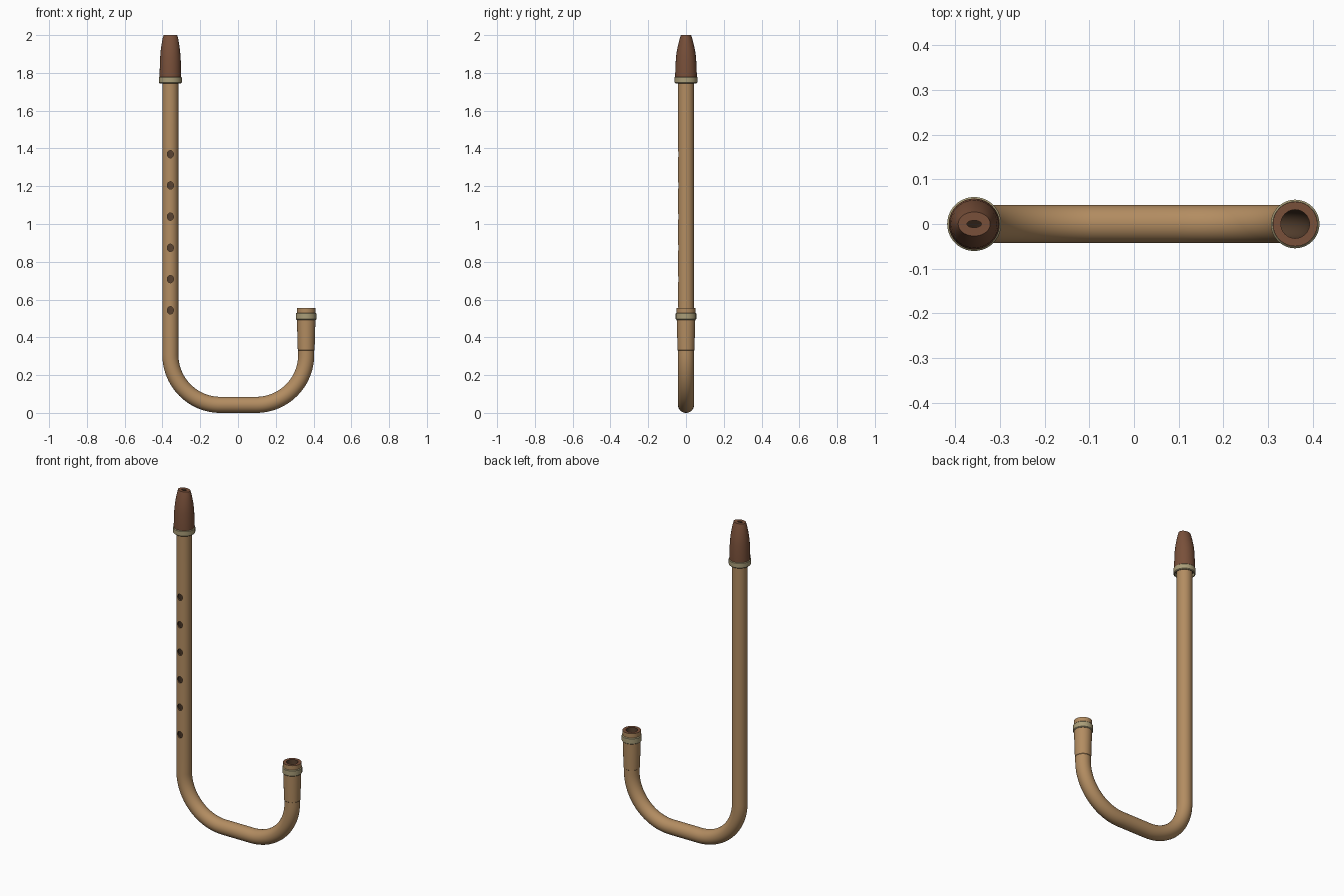
import bpy, bmesh, math
from mathutils import Vector

if "Cube" in bpy.data.objects:
    bpy.data.objects.remove(bpy.data.objects["Cube"])

LX, RX, R, BORE = -0.358, 0.361, 0.0425, 0.032
BEND = 0.265
SEG = 40


def material(name, rgb):
    m = bpy.data.materials.new(name)
    m.diffuse_color = (*rgb, 1)
    m.use_nodes = True
    m.node_tree.nodes["Principled BSDF"].inputs["Base Color"].default_value = m.diffuse_color
    return m


WOOD = material("light wood", (0.45, 0.265, 0.12))
DARK = material("dark wood", (0.19, 0.08, 0.042))
HOLLOW = material("bore wood", (0.10, 0.055, 0.03))
BINDING = material("pale binding", (0.40, 0.34, 0.19))


def skin(name, rings, mats, mat_of=lambda i: 0, closed=True):
    """Join rings of points into a surface; closed joins last ring to first."""
    bm = bmesh.new()
    vs = [[bm.verts.new(p) for p in ring] for ring in rings]
    count = len(vs)
    for i in range(count if closed else count - 1):
        a, b = vs[i], vs[(i + 1) % count]
        for j in range(SEG):
            k = (j + 1) % SEG
            f = bm.faces.new((a[j], a[k], b[k], b[j]))
            f.material_index = mat_of(i)
    bmesh.ops.recalc_face_normals(bm, faces=bm.faces)
    me = bpy.data.meshes.new(name)
    bm.to_mesh(me)
    bm.free()
    ob = bpy.data.objects.new(name, me)
    bpy.context.collection.objects.link(ob)
    for m in mats:
        me.materials.append(m)
    return ob


def smooth(ob):
    bpy.ops.object.select_all(action='DESELECT')
    bpy.context.view_layer.objects.active = ob
    ob.select_set(True)
    bpy.ops.object.shade_smooth_by_angle(angle=math.radians(35))


def ring(c, n, rx, ry):
    """Ellipse around c: rx along n, ry along y."""
    return [c + n * (rx * math.cos(t)) + Vector((0, ry * math.sin(t), 0))
            for t in (2 * math.pi * j / SEG for j in range(SEG))]


def lathe(name, x, profile, mats, mat_of=lambda i: 0):
    """Stack of ellipses (z, rx, ry) on a vertical axis."""
    ob = skin(name, [ring(Vector((x, 0, z)), Vector((1, 0, 0)), rx, ry)
                     for z, rx, ry in profile], mats, mat_of)
    smooth(ob)
    return ob


# J-shaped hollow pipe: (centre, sideways direction, outer radius)
UP = Vector((1, 0, 0))
path = [(Vector((LX, 0, 1.80)), UP, R)]
for side, x in ((-1, LX), (1, RX)):
    cx = x - side * BEND
    for i in range(25):
        a = math.pi / 2 * i / 24
        if side > 0:
            a = math.pi / 2 - a
        d = Vector((side * math.cos(a), 0, -math.sin(a)))
        path.append((Vector((cx, 0, R + BEND)) + d * BEND, d * -side, R))
path += [(Vector((RX, 0, z)), -UP, r)
         for z, r in ((0.33, 0.0425), (0.332, 0.0445), (0.49, 0.049), (0.556, 0.050))]
# keep the ring orientation consistent along the whole bend
fixed, prev = [], UP
for c, n, r in path:
    n = n if n.dot(prev) > 0 else -n
    fixed.append((c, n, r))
    prev = n
outer = [ring(c, n, r, r) for c, n, r in fixed]
inner = [ring(c, n, BORE, BORE) for c, n, r in reversed(fixed)]
count = len(outer)
pipe = skin("pipe", outer + inner, [WOOD, HOLLOW, DARK],
            lambda i: 0 if i < count - 1 else 2 if i == count - 1 else 1)

# Finger holes drilled through the front wall
bm = bmesh.new()
for i in range(7):
    res = bmesh.ops.create_cone(bm, cap_ends=True, segments=24,
                                radius1=0.0165, radius2=0.0165, depth=0.06)
    for v in res["verts"]:
        x, y, z = v.co
        v.co = (LX + x, z - 0.045, 0.543 + 0.1653 * i + y * 1.2)
bmesh.ops.recalc_face_normals(bm, faces=bm.faces)
me = bpy.data.meshes.new("hole_cutter")
bm.to_mesh(me)
bm.free()
me.materials.append(HOLLOW)
cutter = bpy.data.objects.new("hole_cutter", me)
bpy.context.collection.objects.link(cutter)
mod = pipe.modifiers.new("finger holes", 'BOOLEAN')
mod.operation = 'DIFFERENCE'
mod.solver = 'EXACT'
mod.material_mode = 'TRANSFER'
mod.object = cutter
bpy.context.view_layer.objects.active = pipe
bpy.ops.object.modifier_apply(modifier=mod.name)
bpy.data.objects.remove(cutter)
smooth(pipe)

# Mouthpiece: round base flattening to an oval tip with a blow slot
body = [(1.765, 0.057, 0.057), (1.80, 0.057, 0.057), (1.88, 0.0545, 0.0535),
        (1.92, 0.051, 0.048), (1.955, 0.046, 0.040), (1.98, 0.0415, 0.0335),
        (2.00, 0.036, 0.027)]
slot = [(2.00, 0.016, 0.008), (1.79, 0.016, 0.008), (1.79, R, R), (1.765, R, R)]
lathe("mouthpiece", LX, body + slot, [DARK, HOLLOW],
      lambda i: 0 if i < len(body) else 1)


# Binding rings under the mouthpiece and around the open end
def binding(name, x, z0, z1, r, r_in):
    b = 0.004
    lathe(name, x, [(z, q, q) for z, q in (
        (z0, r_in), (z0, r - b), (z0 + b, r), (z1 - b, r), (z1, r - b), (z1, r_in))],
        [BINDING])


binding("mouthpiece_binding", LX, 1.745, 1.78, 0.0605, 0.053)
binding("end_binding", RX, 0.492, 0.53, 0.0545, 0.046)
